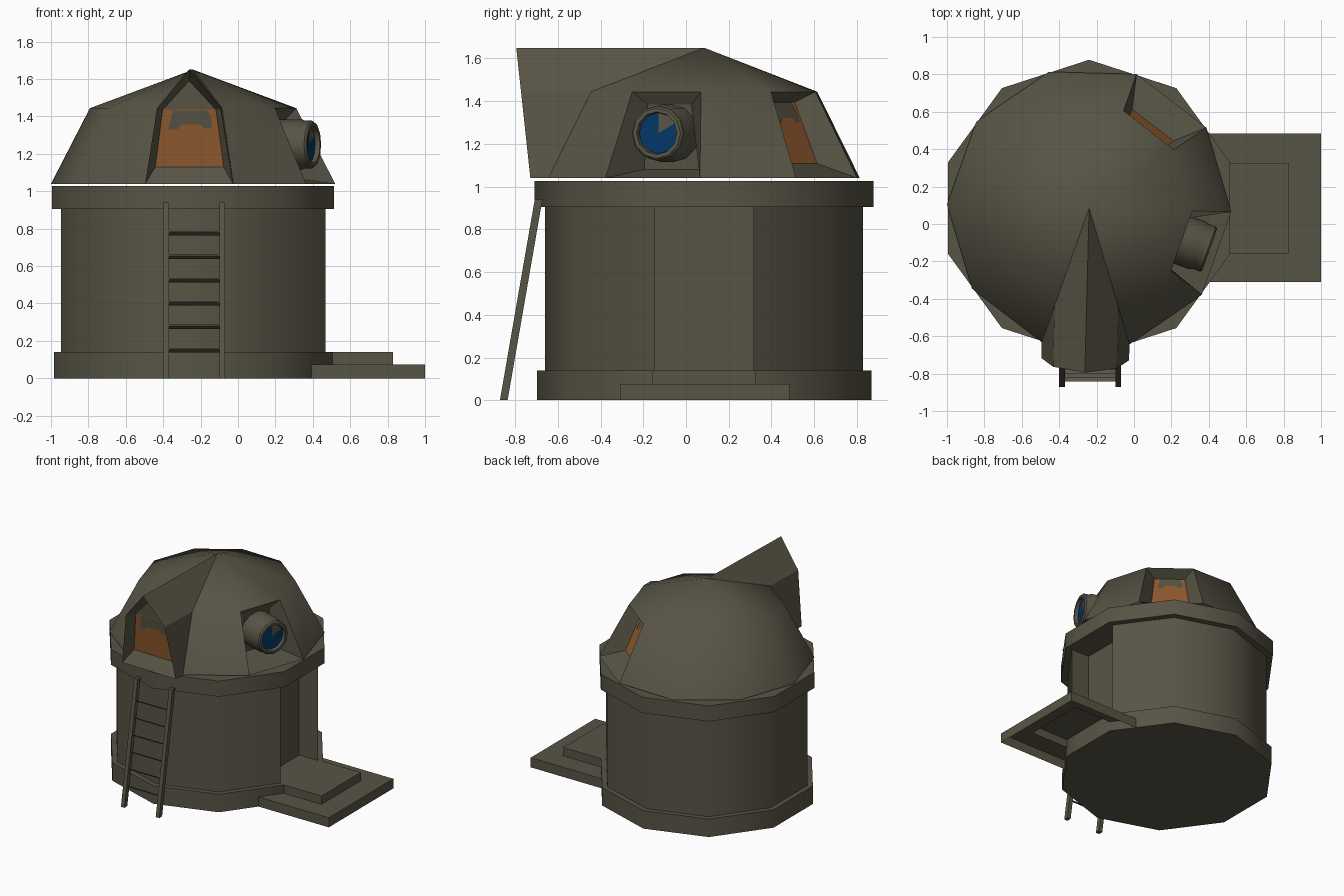
import bpy, math
from mathutils import Vector

if "Cube" in bpy.data.objects:
    bpy.data.objects.remove(bpy.data.objects["Cube"])

CX, CY = -0.24, 0.085          # centre of the drum and dome
SIDES = 10


def material(name, rgb):
    m = bpy.data.materials.new(name)
    m.diffuse_color = (*rgb, 1)
    m.use_nodes = True
    m.node_tree.nodes["Principled BSDF"].inputs["Base Color"].default_value = m.diffuse_color
    return m


OLIVE = material("olive_grey", (0.097, 0.089, 0.060))
ORANGE = material("orange_glass", (0.285, 0.107, 0.029))
BLUE = material("blue_lens", (0.001, 0.038, 0.135))


def build(name, verts, faces, mats=(OLIVE,), index=None, smooth=None):
    me = bpy.data.meshes.new(name)
    me.from_pydata([tuple(v) for v in verts], [], faces)
    for m in mats:
        me.materials.append(m)
    for i, p in enumerate(me.polygons):
        p.material_index = index[i] if index else 0
    ob = bpy.data.objects.new(name, me)
    bpy.context.collection.objects.link(ob)
    if smooth:
        bpy.ops.object.select_all(action='DESELECT')
        ob.select_set(True)
        bpy.context.view_layer.objects.active = ob
        bpy.ops.object.shade_smooth_by_angle(angle=math.radians(smooth))
    return ob


def polar(r, deg, z):
    a = math.radians(deg)
    return Vector((CX + r * math.cos(a), CY + r * math.sin(a), z))


def collar(n, a, b):
    return [(a + i, a + (i + 1) % n, b + (i + 1) % n, b + i) for i in range(n)]


def shell(name, loops, bottom=True, smooth=None):
    """Skin a stack of (outline, z) loops and cap it."""
    n = len(loops[0][0])
    verts = [(p[0], p[1], z) for outline, z in loops for p in outline]
    faces = [f for k in range(len(loops) - 1) for f in collar(n, k * n, k * n + n)]
    faces.append(tuple(range(len(verts) - n, len(verts))))
    if bottom:
        faces.append(tuple(reversed(range(n))))
    return build(name, verts, faces, smooth=smooth)


def rect(x0, x1, y0, y1):
    return [(x0, y0), (x1, y0), (x1, y1), (x0, y1)]


def outline(r, notch=0):
    """Decagon whose +x side carries a doorway notch or two spare points."""
    p = [polar(r, -18 + 36 * i, 0).xy for i in range(SIDES)]
    if notch:
        extra = [(p[0].x - notch, p[0].y), (p[0].x - notch, p[1].y)]
    else:
        extra = [p[0].lerp(p[1], 1 / 3), p[0].lerp(p[1], 2 / 3)]
    return [p[0]] + extra + p[1:]


# Drum: base, wall with a full-height doorway recess, and top ring
base, wall, ring = outline(0.783), outline(0.744, 0.16), outline(0.793)
shell("drum", [(base, 0), (base, 0.14), (wall, 0.14), (wall, 0.905),
               (ring, 0.905), (ring, 1.027)], smooth=50)

# Entrance steps, hollow underneath
lower, upper = rect(0.39, 1.0, -0.31, 0.485), rect(0.5, 0.83, -0.157, 0.327)
shell("entrance_steps", [(lower, 0), (lower, 0.075), (upper, 0.075), (upper, 0.14)],
      bottom=False)

# Dome: lower band and upper cone, open at three sectors
TURN = -1.5
Z0, Z1, Z2 = 1.04, 1.444, 1.65
low = [polar(0.76, TURN + 36 * i, Z0) for i in range(SIDES)]
mid = [polar(0.552, TURN + 36 * i, Z1) for i in range(SIDES)]
apex = Vector((CX, CY, Z2))
WINDOW, HOOD, SCOPE = 1, 7, 9
faces = []
for i in range(SIDES):
    j = (i + 1) % SIDES
    if i not in (WINDOW, HOOD, SCOPE):
        faces.append((i, j, 10 + j, 10 + i))
    if i != HOOD:
        faces.append((10 + i, 10 + j, 20))
build("dome", low + mid + [apex], faces, smooth=50)


def heading(sector):
    a = math.radians(TURN + 36 * sector + 18)
    return Vector((math.cos(a), math.sin(a), 0))


def blend(quad, u, v):
    bl, br, tr, tl = quad
    return bl.lerp(br, u).lerp(tl.lerp(tr, u), v)


def inner_quad(quad, out, u, v0, v1, d0, d1):
    spots = ((u, v0, d0), (1 - u, v0, d0), (1 - u, v1, d1), (u, v1, d1))
    return [blend(quad, a, b) - out * d for a, b, d in spots]


def sector_quad(i):
    j = (i + 1) % SIDES
    return [low[i], low[j], mid[j], mid[i]]


# Uneven grey patch on the glass, in pane coordinates
PATCH = [(0.14, 0.65), (0.3, 0.66), (0.36, 0.74), (0.7, 0.74), (0.76, 0.67),
         (0.88, 0.68), (0.9, 0.84), (0.84, 0.99), (0.2, 0.99), (0.16, 0.82)]


def glass_patch(name, pane, out):
    pts = [blend(pane, u, v) + out * 0.005 for u, v in PATCH]
    build(name, pts, [tuple(range(len(pts)))])


# Rear window recess
quad, out = sector_quad(WINDOW), heading(WINDOW)
pane = inner_quad(quad, out, 0.19, 0.17, 0.88, 0.13, 0.1)
build("rear_window", quad + pane, collar(4, 0, 4) + [(4, 5, 6, 7)],
      (OLIVE, ORANGE), [0] * 4 + [1])
glass_patch("rear_window_patch", pane, out)

# Telescope recess
quad, out = sector_quad(SCOPE), heading(SCOPE)
back = inner_quad(quad, out, 0.2, 0.1, 0.85, 0.25, 0.07)
build("telescope_recess", quad + back, collar(4, 0, 4) + [(4, 5, 6, 7)])

# Telescope barrel with a slimmer front lip, and a sunken lens
side = Vector((-out.y, out.x, 0))
PROFILE = [(0.42, 0.135), (0.615, 0.135), (0.63, 0.128), (0.672, 0.128),
           (0.682, 0.118), (0.682, 0.1), (0.655, 0.095)]
N = 12
CENTRE = Vector((CX, CY, 1.25)) + side * 0.006


def scope_ring(dist, r):
    c = CENTRE + out * dist
    return [c + side * (r * math.cos(2 * math.pi * k / N))
            + Vector((0, 0, r * math.sin(2 * math.pi * k / N)))
            for k in range(N)]


verts, faces = [], []
for k, (dist, r) in enumerate(PROFILE):
    verts += scope_ring(dist, r)
    if k:
        faces += collar(N, (k - 1) * N, k * N)
build("telescope_barrel", verts, faces, smooth=40)
lens = scope_ring(0.657, 0.097) + [CENTRE + out * 0.657]
build("telescope_lens", lens, [(k, (k + 1) % N, N) for k in range(N)],
      (BLUE, OLIVE), [1 if k in (1, 2) else 0 for k in range(N)])

# Front hood: dome sector pushed forward to a gabled window
out = heading(HOOD)
bl, br, mr, ml = sector_quad(HOOD)
root = [bl, br, mr, apex, ml]
front = [p + out * d for p, d in zip(root, (0.085, 0.085, 0.328, 0.88, 0.328))]
build("hood", root + front, collar(5, 0, 5))

# Hood window: sloped frame, orange pane and grey gable
fq = [front[0], front[1], front[2], front[4]]
pane = inner_quad(fq, out, 0.085, 0.22, 0.98, 0.08, 0.08)
peak = front[3] - out * 0.1 - Vector((0, 0, 0.06))
inner = [pane[0], pane[1], pane[2], peak, pane[3]]
build("hood_window", front + inner,
      collar(5, 0, 5) + [(5, 6, 7, 9), (7, 8, 9)],
      (OLIVE, ORANGE), [0] * 5 + [1, 0])
glass_patch("hood_window_patch", pane, out)

# Leaning ladder: two rails and six tilted rungs
FOOT, HEAD, TOP = -0.853, -0.69, 0.94
for name, x in (("ladder_rail_left", -0.40), ("ladder_rail_right", -0.10)):
    verts = [(x + dx, y + dy, z) for y, z in ((FOOT, 0), (HEAD, TOP))
             for dx, dy in ((0, -0.018), (0.03, -0.018), (0.03, 0.018), (0, 0.018))]
    build(name, verts, collar(4, 0, 4) + [(3, 2, 1, 0), (4, 5, 6, 7)])
for k in range(6):
    z = 0.15 + 0.125 * k
    y = FOOT + (HEAD - FOOT) * z / TOP
    section = ((-0.016, 0.004), (0.016, -0.012), (0.016, -0.004), (-0.016, 0.012))
    verts = [(x, y + dy, z + dz) for x in (-0.09, -0.38) for dy, dz in section]
    build("ladder_rung_%d" % (k + 1), verts,
          collar(4, 4, 0) + [(0, 1, 2, 3), (7, 6, 5, 4)])
